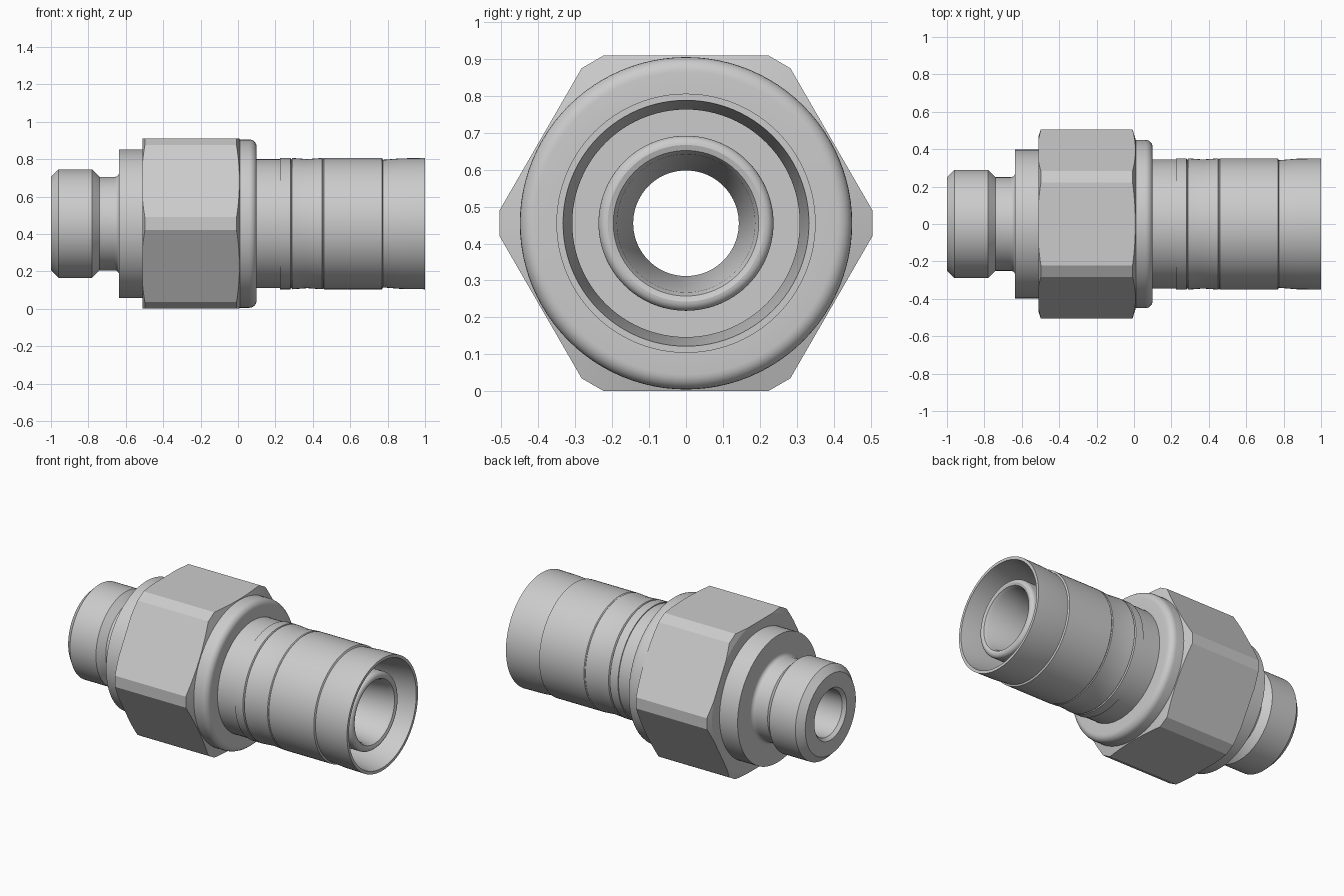
import bpy, bmesh
from math import sin, cos, pi, radians

if "Cube" in bpy.data.objects:
    bpy.data.objects.remove(bpy.data.objects["Cube"])

AXIS_Z = 0.455
SEG = 96


def smooth(ob, angle=25):
    bpy.ops.object.select_all(action='DESELECT')
    ob.select_set(True)
    bpy.context.view_layer.objects.active = ob
    bpy.ops.object.shade_smooth_by_angle(angle=radians(angle))


def add_object(name, bm):
    bmesh.ops.recalc_face_normals(bm, faces=bm.faces)
    me = bpy.data.meshes.new(name)
    bm.to_mesh(me)
    bm.free()
    ob = bpy.data.objects.new(name, me)
    ob.location.z = AXIS_Z
    bpy.context.collection.objects.link(ob)
    return ob


def revolve(name, profile):
    """Turn a closed (x, radius) outline around the x axis."""
    bm = bmesh.new()
    rings = [[bm.verts.new((x, r * cos(2 * pi * i / SEG), r * sin(2 * pi * i / SEG)))
              for i in range(SEG)] for x, r in profile]
    for k, ring in enumerate(rings):
        nxt = rings[(k + 1) % len(rings)]
        for i in range(SEG):
            j = (i + 1) % SEG
            bm.faces.new((ring[i], ring[j], nxt[j], nxt[i]))
    ob = add_object(name, bm)
    smooth(ob)
    return ob


def arc(cx, cr, rad, a0, a1, n=6):
    """Points of a fillet in the (x, radius) plane, angles in degrees."""
    return [(cx + rad * cos(radians(a0 + (a1 - a0) * i / n)),
             cr + rad * sin(radians(a0 + (a1 - a0) * i / n))) for i in range(n + 1)]


# Spigot end with chamfers, neck, flange and bore
revolve("spigot_body",
        [(-0.98, 0.143), (-1.0, 0.16), (-1.0, 0.25), (-0.96, 0.29), (-0.78, 0.29), (-0.74, 0.25)]
        + arc(-0.66, 0.275, 0.025, 270, 360)
        + [(-0.635, 0.397), (-0.50, 0.397), (-0.50, 0.143)])

# Collar, stepped sleeve, open socket and inner tube
revolve("socket_body",
        [(-0.50, 0.143), (-0.50, 0.39), (-0.01, 0.39), (-0.01, 0.45)]
        + arc(0.06, 0.41, 0.04, 90, 0)
        + [(0.10, 0.345), (0.225, 0.345), (0.225, 0.351), (0.28, 0.351), (0.285, 0.343),
           (0.29, 0.351), (0.37, 0.345), (0.45, 0.351), (0.455, 0.347), (0.46, 0.351),
           (0.77, 0.351), (0.775, 0.341), (0.87, 0.349), (1.0, 0.351),
           (1.0, 0.333), (0.80, 0.308), (0.45, 0.308), (0.45, 0.237)]
        + arc(0.925, 0.212, 0.025, 180 - 90, 0)
        + [(0.945, 0.197), (0.925, 0.187), (0.60, 0.143)])

# Hex nut: chamfered ring intersected with a corner-trimmed hexagon
nut = revolve("hex_nut", [(-0.51, 0.30), (-0.51, 0.47), (-0.49, 0.53),
                          (-0.015, 0.53), (0.01, 0.448), (0.01, 0.30)])
bm = bmesh.new()
half = math_half = 0.0347
corner = 0.505
pts = []
for k in range(6):
    a = k * pi / 3
    for s in (-half, half):
        pts.append((corner * cos(a) - s * sin(a), corner * sin(a) + s * cos(a)))
ends = [[bm.verts.new((x, y, z)) for y, z in pts] for x in (-0.7, 0.2)]
for end in ends:
    bm.faces.new(end)
for i in range(12):
    j = (i + 1) % 12
    bm.faces.new((ends[0][i], ends[0][j], ends[1][j], ends[1][i]))
cutter = add_object("hex_cutter", bm)
cutter.hide_render = True

mod = nut.modifiers.new("hex_shape", 'BOOLEAN')
mod.operation = 'INTERSECT'
mod.solver = 'EXACT'
mod.object = cutter
bpy.context.view_layer.objects.active = nut
bpy.ops.object.modifier_apply(modifier=mod.name)
bpy.data.objects.remove(cutter)
smooth(nut, 15)
